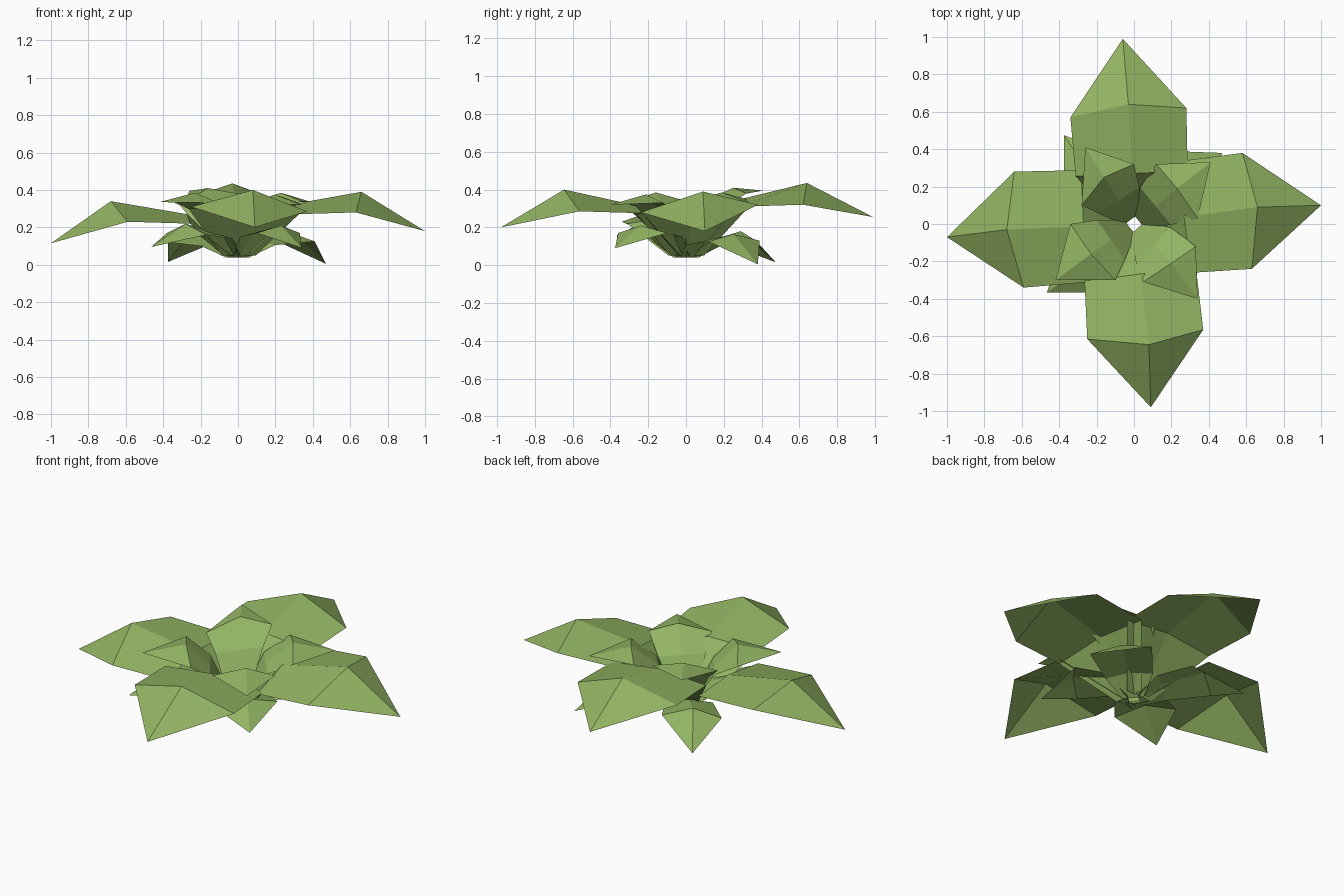
import bpy
from mathutils import Vector

cube = bpy.data.objects.get("Cube")
if cube:
    bpy.data.objects.remove(cube, do_unlink=True)

green = bpy.data.materials.new("leaf_green")
green.use_nodes = True
colour = (0.29, 0.46, 0.125, 1)
green.diffuse_color = colour
green.node_tree.nodes["Principled BSDF"].inputs["Base Color"].default_value = colour


def leaf(name, tip, ridge, left, right, mid, base):
    """Folded leaf: base, mid and shoulder rows of three points, then a tip.
    mid = (radius, half width, drop from shoulder, fold height);
    base = (radius, half width, height)."""
    out = Vector((ridge[0], ridge[1], 0)).normalized()
    side = Vector((-out.y, out.x, 0))
    up = Vector((0, 0, 1))
    r, w, z = base
    points = [out * r + side * w * s + up * z for s in (1, 0, -1)]
    r, w, drop, fold = mid
    zl, zr = left[2] - drop, right[2] - drop
    points += [out * r + side * w + up * zl,
               out * r + up * ((zl + zr) / 2 + fold),
               out * r - side * w + up * zr]
    points += [Vector(left), Vector(ridge), Vector(right), Vector(tip)]
    faces = [(i, i + 1, i + 4, i + 3) for i in (0, 1, 3, 4)]
    faces += [(6, 7, 9), (7, 8, 9)]
    mesh = bpy.data.meshes.new(name)
    mesh.from_pydata(points, [], [f[::-1] for f in faces])
    mesh.materials.append(green)
    mesh.update()
    # keep the upper side facing the sky
    if sum(p.normal.z * p.area for p in mesh.polygons) < 0:
        mesh.flip_normals()
    obj = bpy.data.objects.new(name, mesh)
    bpy.context.collection.objects.link(obj)


# Each entry: tip, ridge shoulder, left shoulder, right shoulder (looking outward)
large = {
    "left": ((1, .10, .18), (.66, .09, .39), (.58, .38, .32), (.63, -.24, .28)),
    "back": ((-.06, .99, .255), (-.03, .64, .435), (-.34, .57, .33), (.28, .62, .32)),
    "right": ((-1, -.07, .115), (-.68, -.03, .34), (-.59, -.34, .23), (-.64, .28, .27)),
    "front": ((.09, -.98, .20), (.08, -.645, .40), (.37, -.565, .285), (-.25, -.615, .31)),
}
upper = {
    "back_left": ((.41, .33, .33), (.23, .19, .385), (.12, .32, .35), (.34, .03, .34)),
    "back_right": ((-.26, .41, .395), (-.16, .25, .41), (-.28, .10, .34), (0, .32, .38)),
    "front_right": ((-.42, -.30, .335), (-.23, -.16, .385), (-.10, -.30, .33), (-.34, 0, .34)),
    "front_left": ((.34, -.40, .32), (.20, -.21, .375), (.33, -.12, .33), (.05, -.31, .33)),
}
lower = {
    "back_left": ((.47, .38, .005), (.30, .25, .165), (.20, .39, .13), (.41, .12, .125)),
    "back_right": ((-.375, .475, .015), (-.25, .29, .18), (-.375, .20, .12), (-.10, .37, .13)),
    "front_right": ((-.465, -.365, .095), (-.28, -.24, .22), (-.17, -.365, .16), (-.38, -.10, .17)),
    "front_left": ((.34, -.375, .09), (.23, -.24, .21), (.33, -.10, .17), (.10, -.36, .17)),
}

for tier, leaves, mid, base in (
        ("large", large, (.27, .30, .01, .03), (.04, .09, .05)),
        ("upper", upper, (.15, .13, .08, .0), (.03, .05, .05)),
        ("lower", lower, (.15, .13, .02, .02), (.03, .06, .04))):
    for place, shape in leaves.items():
        leaf(f"{tier}_leaf_{place}", *shape, mid, base)
